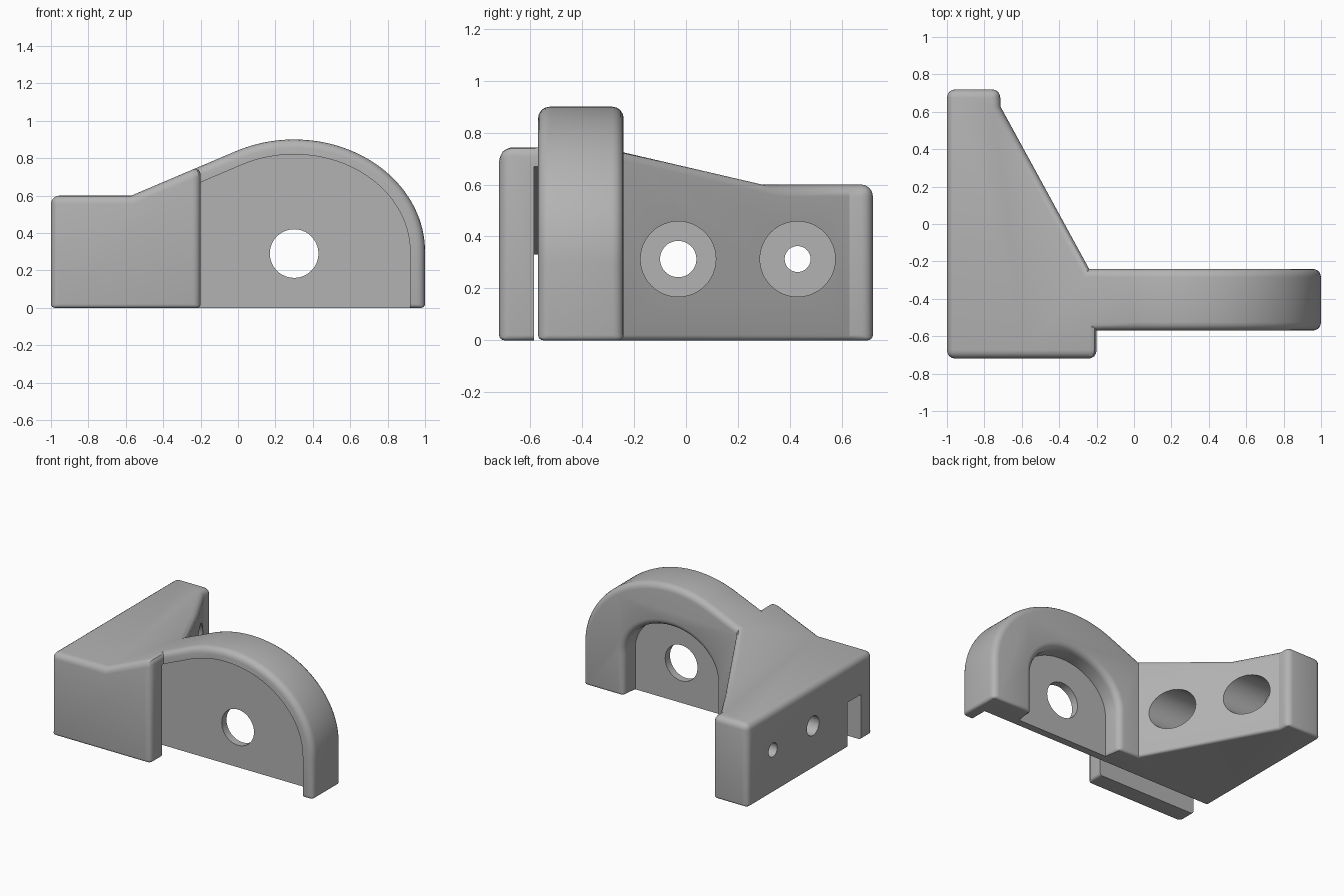
import bpy, bmesh, math
from mathutils import Vector

if "Cube" in bpy.data.objects:
    bpy.data.objects.remove(bpy.data.objects["Cube"], do_unlink=True)

grey = bpy.data.materials.new("plain grey")
grey.use_nodes = True
grey.diffuse_color = (0.45, 0.45, 0.45, 1)
grey.node_tree.nodes["Principled BSDF"].inputs["Base Color"].default_value = grey.diffuse_color


def prism(name, points, axis, low, high):
    """Extrude a closed outline along z (plan outline) or y (side outline)."""
    bm = bmesh.new()
    place = (lambda a, b: (a, b, low)) if axis == "z" else (lambda a, b: (a, low, b))
    face = bm.faces.new([bm.verts.new(place(a, b)) for a, b in points])
    grown = bmesh.ops.extrude_face_region(bm, geom=[face])["geom"]
    shift = Vector((0, 0, high - low)) if axis == "z" else Vector((0, high - low, 0))
    bmesh.ops.translate(bm, vec=shift, verts=[v for v in grown if isinstance(v, bmesh.types.BMVert)])
    bmesh.ops.recalc_face_normals(bm, faces=bm.faces)
    mesh = bpy.data.meshes.new(name)
    bm.to_mesh(mesh)
    bm.free()
    mesh.materials.append(grey)
    obj = bpy.data.objects.new(name, mesh)
    bpy.context.collection.objects.link(obj)
    return obj


def arch(rx, rz, start, steps=48):
    """Elliptical arc around the arm centre, from a start angle down to the right side."""
    angles = [math.radians(start * (1 - i / steps)) for i in range(steps + 1)]
    return [(0.3 + rx * math.cos(a), 0.3 + rz * math.sin(a)) for a in angles]


def circle(x, z, r, n=48):
    return [(x + r * math.cos(math.tau * i / n), z + r * math.sin(math.tau * i / n)) for i in range(n)]


def apply_all(obj):
    bpy.context.view_layer.update()
    deps = bpy.context.evaluated_depsgraph_get()
    obj.data = bpy.data.meshes.new_from_object(obj.evaluated_get(deps))
    obj.modifiers.clear()


def combine(obj, cutter, operation="DIFFERENCE"):
    mod = obj.modifiers.new("cut", "BOOLEAN")
    mod.operation, mod.solver, mod.object = operation, "EXACT", cutter
    apply_all(obj)
    bpy.data.objects.remove(cutter, do_unlink=True)


# Bracket: plan outline crossed with the side outline
plan = [(-1, -0.72), (-0.2, -0.72), (-0.2, -0.57), (1, -0.57), (1, -0.24),
        (-0.24, -0.24), (-0.715, 0.63), (-0.715, 0.72), (-1, 0.72)]
bracket = prism("bracket", plan, "z", 0, 2)
side = [(-2, -1), (-2, 0.6), (-0.57, 0.6)] + arch(0.7, 0.6, 116.5) + [(1, -1)]
side = [(x + (0.5 if x > 0.9999 and z < 0 else 0), z) for x, z in side[:-2]] + [(1, 0.3), (1, -1)]
side = [(x, max(z, 0)) for x, z in side]
combine(bracket, prism("side_cutter", side, "y", -2, 2), "INTERSECT")

# Arched pocket in the back of the arm
POCKET = -0.375
pocket = [(-0.07, -0.2)] + arch(0.37, 0.3, 180) + [(0.67, -0.2)]
combine(bracket, prism("pocket_cutter", pocket, "y", POCKET, -0.1))

# Rounded outer edges, tighter along the foot
bm = bmesh.new()
bm.from_mesh(bracket.data)
bmesh.ops.remove_doubles(bm, verts=bm.verts, dist=0.0005)
bmesh.ops.dissolve_limit(bm, angle_limit=0.005, verts=bm.verts, edges=bm.edges)
weight = bm.edges.layers.float.new("bevel_weight_edge")
for e in bm.edges:
    mid = (e.verts[0].co + e.verts[1].co) / 2
    pocket_floor = abs(mid.y - POCKET) < 0.001
    if e.is_convex and e.calc_face_angle(0) > math.radians(35) and not pocket_floor:
        e[weight] = 0.45 if mid.z < 0.001 else 1
bm.to_mesh(bracket.data)
bm.free()
bevel = bracket.modifiers.new("round", "BEVEL")
bevel.limit_method, bevel.width, bevel.segments = "WEIGHT", 0.045, 4
bevel.use_clamp_overlap = False
apply_all(bracket)

# Front recess that runs on as a slot behind the flange
recess = [(-1.2, -0.2), (-1.2, 0.245)] + arch(0.62, 0.52, 117) + [(0.92, -0.2)]
combine(bracket, prism("recess_cutter", recess, "y", -0.585, -0.43))

# Pivot hole through the arm
combine(bracket, prism("pivot_cutter", circle(0.3, 0.29, 0.13), "y", -0.5, -0.3))

# Counterbored screw holes through the wall
for y, r in ((-0.03, 0.07), (0.43, 0.05)):
    for radius, low, high in ((r, -1.2, 0.5), (0.145, -0.86, 0.1)):
        tool = prism("bore_cutter", circle(0, 0, radius), "z", low, high)
        for v in tool.data.vertices:
            v.co = (v.co.z, v.co.x + y, v.co.y + 0.313)
        combine(bracket, tool)

# Smooth shading with crisp creases
bpy.ops.object.select_all(action="DESELECT")
bracket.select_set(True)
bpy.context.view_layer.objects.active = bracket
bpy.ops.object.shade_smooth_by_angle(angle=math.radians(28))
